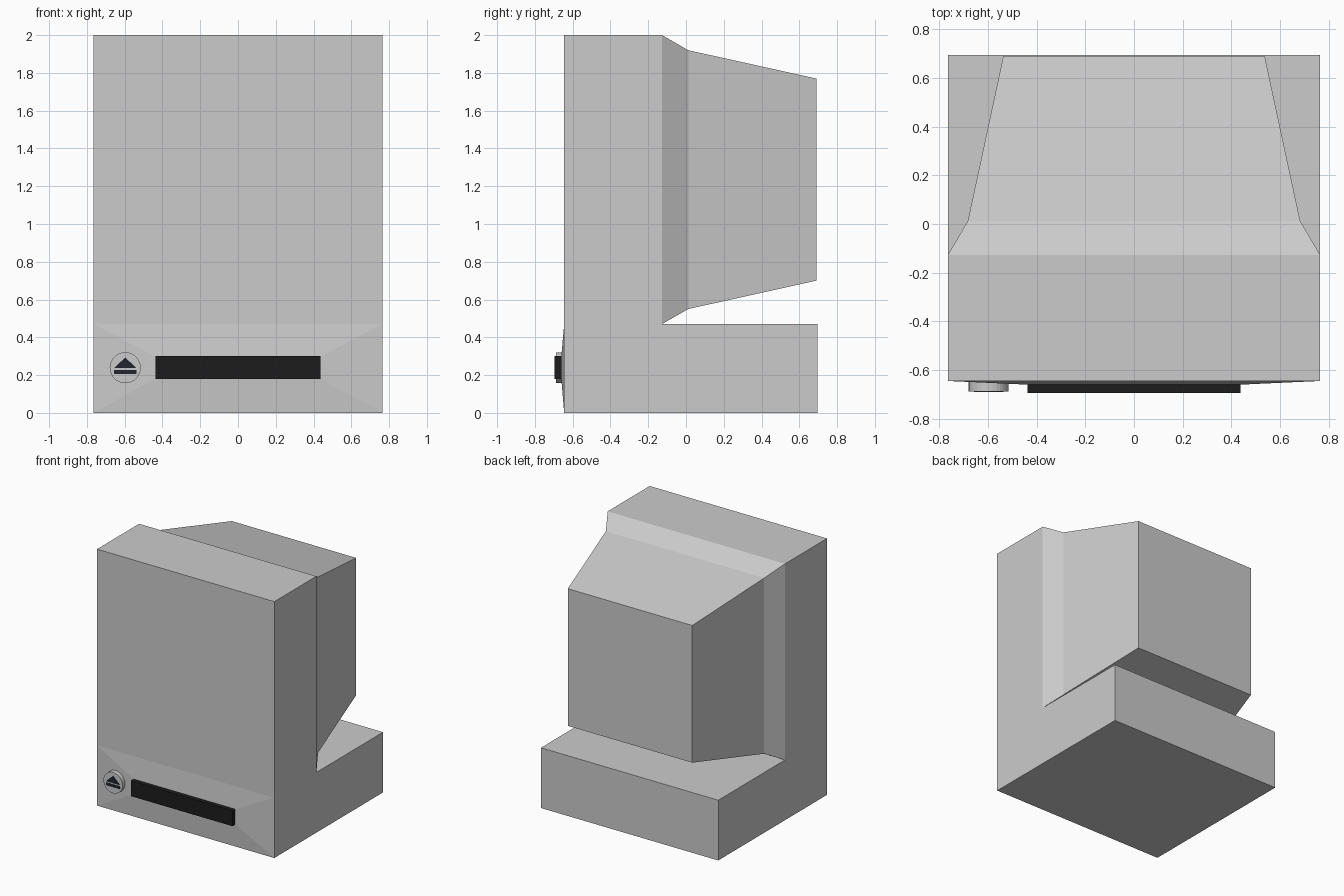
import bpy, bmesh, math

if "Cube" in bpy.data.objects:
    bpy.data.objects.remove(bpy.data.objects["Cube"])


def material(name, color):
    m = bpy.data.materials.new(name)
    m.diffuse_color = color
    m.use_nodes = True
    m.node_tree.nodes["Principled BSDF"].inputs["Base Color"].default_value = m.diffuse_color
    return m


def finish(name, bm, mat=None):
    bmesh.ops.recalc_face_normals(bm, faces=bm.faces)
    mesh = bpy.data.meshes.new(name)
    bm.to_mesh(mesh)
    bm.free()
    ob = bpy.data.objects.new(name, mesh)
    bpy.context.collection.objects.link(ob)
    if mat:
        mesh.materials.append(mat)
    return ob


def loft(name, loops, mat=None):
    """Closed solid through successive loops of points."""
    bm = bmesh.new()
    rings = [[bm.verts.new(p) for p in loop] for loop in loops]
    for a, b in zip(rings, rings[1:]):
        for i in range(len(a)):
            j = (i + 1) % len(a)
            bm.faces.new((a[i], a[j], b[j], b[i]))
    bm.faces.new(rings[0])
    bm.faces.new(rings[-1])
    return finish(name, bm, mat)


def rect(y, half_width, z0, z1, x=0):
    return [(x - half_width, y, z0), (x + half_width, y, z0),
            (x + half_width, y, z1), (x - half_width, y, z1)]


def prism(name, outline, y0, y1, mat=None):
    return loft(name, [[(x, y, z) for x, z in outline] for y in (y0, y1)], mat)


black = material("black", (0.012, 0.012, 0.012, 1))
navy = material("dark_navy", (0.015, 0.018, 0.03, 1))

# Base unit with a shallow pyramidal front panel
loft("base_unit", [rect(-0.66, 0.44, 0.18, 0.30),
                   rect(-0.645, 0.765, 0.0, 0.47),
                   rect(0.695, 0.765, 0.0, 0.47)])

# Monitor: box front, chamfered shoulder, tapering back
loft("monitor_housing", [rect(-0.645, 0.765, 0.47, 2.0),
                         rect(-0.127, 0.765, 0.47, 2.0),
                         rect(0.012, 0.683, 0.55, 1.92),
                         rect(0.69, 0.537, 0.70, 1.77)])

# Disc drive front
loft("drive_slot", [rect(-0.695, 0.438, 0.18, 0.30),
                    rect(-0.65, 0.438, 0.18, 0.30)], black)

# Round eject button
bx, bz, r = -0.597, 0.239, 0.082
circle = [(bx + r * math.cos(math.tau * i / 32), bz + r * math.sin(math.tau * i / 32))
          for i in range(32)]
prism("eject_button", circle, -0.688, -0.646)

# Eject symbol: triangle over a bar
prism("eject_triangle", [(bx - 0.06, 0.237), (bx + 0.06, 0.237), (bx, 0.293)],
      -0.691, -0.68, navy)
loft("eject_bar", [rect(-0.691, 0.06, 0.206, 0.227, bx),
                   rect(-0.68, 0.06, 0.206, 0.227, bx)], navy)
